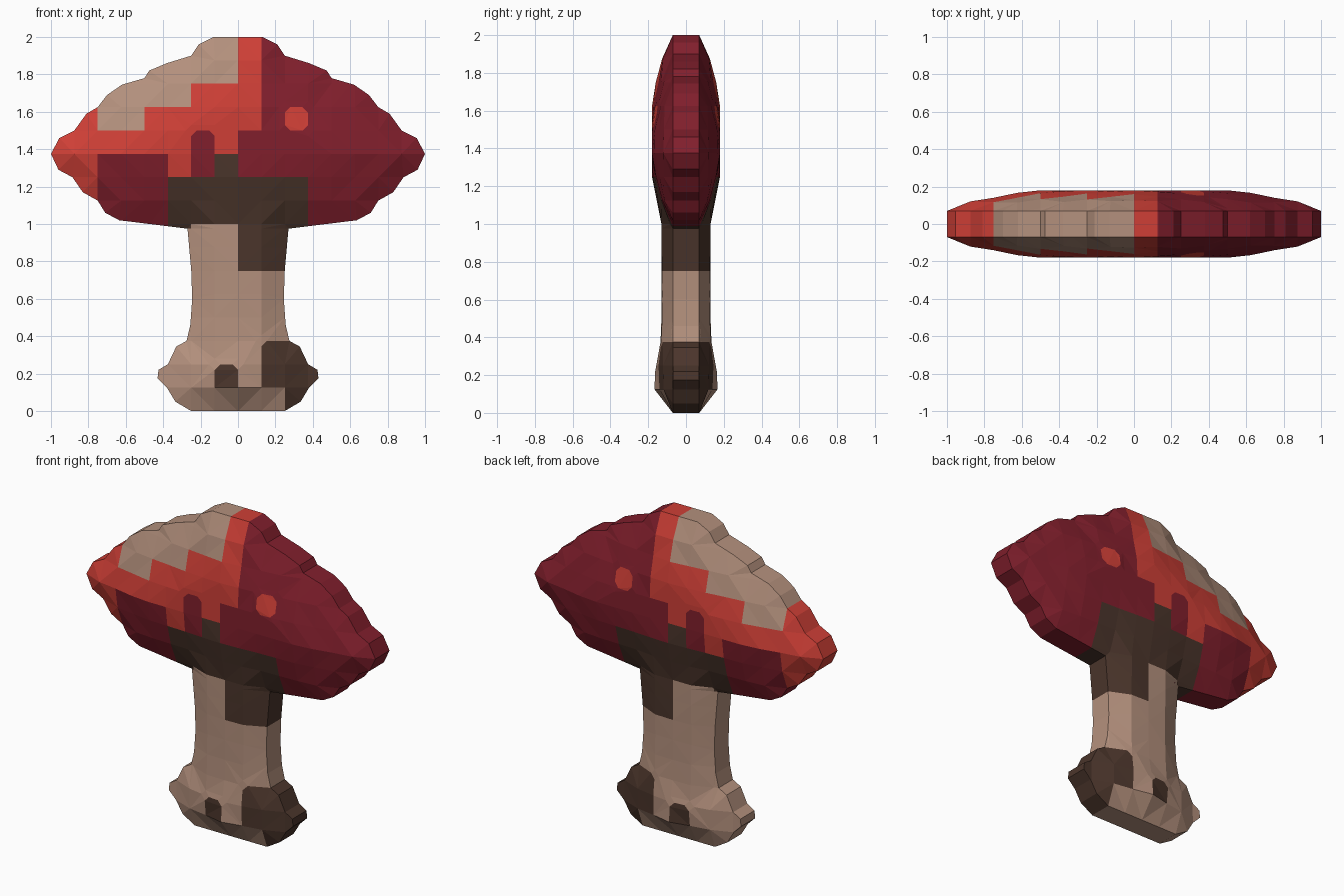
import bpy
import bmesh
from mathutils import Vector
from mathutils.geometry import intersect_point_line

if "Cube" in bpy.data.objects:
    bpy.data.objects.remove(bpy.data.objects["Cube"])

STEP = 0.125   # pitch of the facet grid
JOINT = 0.975  # height where cap and stalk meet
BEIGE, BROWN, RED, CRIMSON = range(4)


def make_material(name, srgb):
    colour = [(c / 255) ** 2.2 for c in srgb] + [1.0]
    mat = bpy.data.materials.new(name)
    mat.use_nodes = True
    mat.diffuse_color = colour
    bsdf = mat.node_tree.nodes["Principled BSDF"]
    bsdf.inputs["Base Color"].default_value = colour
    bsdf.inputs["Roughness"].default_value = 0.8
    return mat


MATERIALS = [make_material("beige", (178, 143, 124)),
             make_material("dark brown", (76, 56, 47)),
             make_material("bright red", (205, 65, 57)),
             make_material("crimson", (128, 36, 48))]


def interpolate(points, t):
    for (a, va), (b, vb) in zip(points, points[1:]):
        if t <= b:
            return va + (vb - va) * max(0, t - a) / (b - a)
    return points[-1][1]


# Half thickness: swells away from the rim, and is limited by height
SWELL = [(0, .07), (.12, .125), (.25, .16), (.33, .18)]
LIMIT = [(0, .07), (.125, .18), (.375, .135), (.5, .13), (1, .13), (1.25, .18)]


def thickness(p, rim):
    gap = 9.0
    for a, b in rim:
        q, t = intersect_point_line(p, a, b)
        q = a if t < 0 else b if t > 1 else q
        gap = min(gap, (p - q).length)
    return min(interpolate(SWELL, gap), interpolate(LIMIT, p.z))


def paint(face, default, patches):
    c = face.calc_center_median()
    m = 0.005
    index = default
    for x0, x1, z0, z1, mat in patches:
        if x0 + m < c.x < x1 - m and z0 + m < c.z < z1 - m:
            index = mat
    face.material_index = index


def domed_slab(name, half, default, patches, corners):
    right = [Vector((x, 0, z)) for x, z in half]
    left = [Vector((-x, 0, z)) for x, z in half]
    rim = list(zip(right, right[1:])) + list(zip(left, left[1:]))
    if half[0][1] > 1.9:
        rim.append((left[0], right[0]))
    bm = bmesh.new()
    bm.faces.new([bm.verts.new(p) for p in right + left[::-1]])

    # Cut the outline into grid cells
    cuts = [(Vector((0, 0, k * STEP)), Vector((0, 0, 1))) for k in range(17)]
    cuts += [(Vector((k * STEP, 0, 0)), Vector((1, 0, 0))) for k in range(-8, 9)]
    for co, no in cuts:
        geom = bm.verts[:] + bm.edges[:] + bm.faces[:]
        bmesh.ops.bisect_plane(bm, geom=geom, dist=0.0005, plane_co=co, plane_no=no)

    # Chamfer the patch corners
    tips = [v for v in bm.verts
            if any((v.co - Vector((x, 0, z))).length < 0.002 for x, z in corners)]
    if tips:
        bmesh.ops.bevel(bm, geom=tips, offset=0.03, offset_type='OFFSET',
                        segments=1, profile=0.5, affect='VERTICES')

    for f in bm.faces:
        paint(f, default, patches)
    depths = [thickness(v.co, rim) for v in bm.verts]
    for v, d in zip(bm.verts, depths):
        v.co.y = -d
    bmesh.ops.triangulate(bm, faces=bm.faces[:])

    # Mirror to the back and bridge the rim, leaving the joint open
    border = [(e.verts[0], e.verts[1], e.link_faces[0].material_index)
              for e in bm.edges if len(e.link_faces) == 1
              and any(abs(v.co.z - JOINT) > 0.001 for v in e.verts)]
    geom = bm.verts[:] + bm.edges[:] + bm.faces[:]
    twin = bmesh.ops.duplicate(bm, geom=geom)["vert_map"]
    for v in bm.verts:
        if v in twin and v.co.y < 0 and twin[v].co.y < 0:
            twin[v].co.y = -v.co.y
    for a, b, mat in border:
        bm.faces.new((a, b, twin[b], twin[a])).material_index = mat
    bmesh.ops.recalc_face_normals(bm, faces=bm.faces[:])

    mesh = bpy.data.meshes.new(name)
    bm.to_mesh(mesh)
    bm.free()
    for mat in MATERIALS:
        mesh.materials.append(mat)
    bpy.context.collection.objects.link(bpy.data.objects.new(name, mesh))


# Mushroom cap
cap_half = [(.13, 2), (.21, 1.96), (.25, 1.9), (.38, 1.86), (.475, 1.82),
            (.5, 1.78), (.62, 1.745), (.7, 1.69), (.75, 1.625), (.81, 1.59),
            (.875, 1.5), (.955, 1.46), (1, 1.375), (.96, 1.29), (.885, 1.25),
            (.83, 1.17), (.75, 1.125), (.71, 1.06), (.635, 1.02), (.39, .99),
            (.27, JOINT)]
cap_patches = [
    (-2, -.75, 1, 2.1, RED), (-2, 0, 1.375, 2.1, RED), (0, .125, 1.5, 2.1, RED),
    (-.375, -.25, 1.25, 1.5, RED), (-.25, -.125, 1.25, 1.5, CRIMSON),
    (.25, .375, 1.5, 1.625, RED),
    (-.375, .375, .9, 1.25, BROWN), (-.125, 0, 1.2, 1.375, BROWN),
    (-.75, -.5, 1.5, 2.1, BEIGE), (-.5, -.25, 1.625, 2.1, BEIGE),
    (-.25, 0, 1.75, 2.1, BEIGE), (-.25, 0, .9, 1, BEIGE)]
spot_corners = [(x, z) for x in (.25, .375) for z in (1.5, 1.625)]
spot_corners += [(-.25, 1.5), (-.125, 1.5)]
domed_slab("mushroom_cap", cap_half, CRIMSON, cap_patches, spot_corners)

# Stalk with its bulging foot
stalk_half = [(.27, JOINT), (.25, .75), (.245, .6), (.255, .46), (.275, .375),
              (.33, .345), (.375, .25), (.425, .22), (.43, .175), (.38, .125),
              (.335, .05), (.25, 0)]
stalk_patches = [(0, 1, .75, 1.1, BROWN), (.125, 1, .125, .375, BROWN),
                 (.25, 1, -.1, .375, BROWN), (-.125, 0, .125, .25, BROWN)]
foot_corners = [(-.125, .25), (0, .25), (.125, .375)]
domed_slab("mushroom_stalk", stalk_half, BEIGE, stalk_patches, foot_corners)
